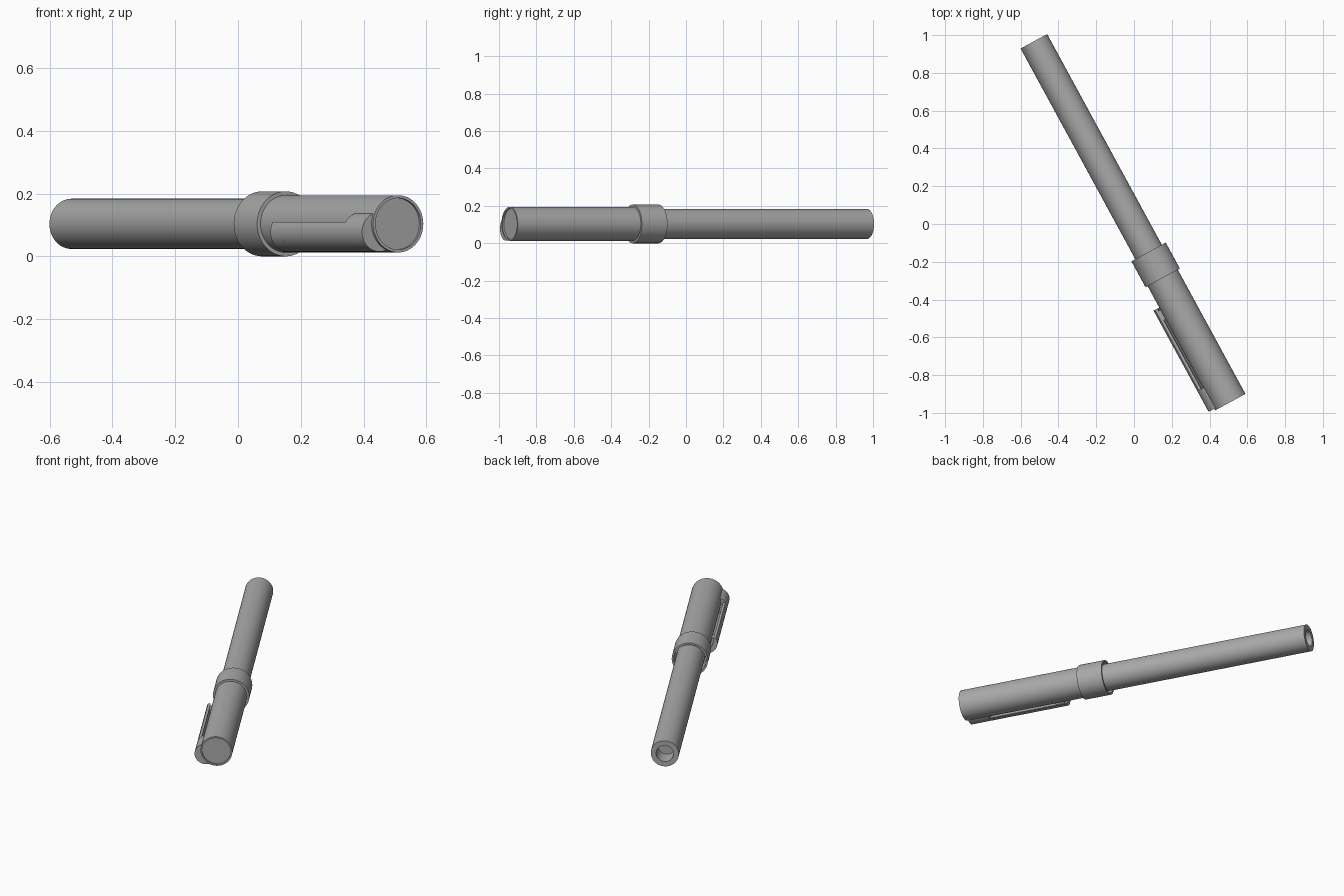
import bpy, bmesh, math
from mathutils import Matrix, Vector

cube = bpy.data.objects.get("Cube")
if cube:
    bpy.data.objects.remove(cube, do_unlink=True)

grey = bpy.data.materials.new("plain grey")
grey.use_nodes = True
GREY = (0.4, 0.4, 0.4, 1)
grey.diffuse_color = GREY
grey.node_tree.nodes["Principled BSDF"].inputs["Base Color"].default_value = GREY

# Pen frame: local z runs from the cap end to the barrel end, local y is up
axis = Vector((-1.04, 1.91, 0)).normalized()
up = Vector((0, 0, 1))
side = up.cross(axis)
PEN = Matrix.Translation((0.51, -0.943, 0.1035)) @ Matrix((side, up, axis)).transposed().to_4x4()


def finish(name, bm):
    bmesh.ops.remove_doubles(bm, verts=bm.verts, dist=1e-5)
    bmesh.ops.recalc_face_normals(bm, faces=bm.faces)
    bmesh.ops.transform(bm, matrix=PEN, verts=bm.verts)
    mesh = bpy.data.meshes.new(name)
    bm.to_mesh(mesh)
    bm.free()
    mesh.materials.append(grey)
    obj = bpy.data.objects.new(name, mesh)
    bpy.context.collection.objects.link(obj)
    bpy.ops.object.select_all(action='DESELECT')
    obj.select_set(True)
    bpy.context.view_layer.objects.active = obj
    bpy.ops.object.shade_smooth_by_angle(angle=math.radians(35))


def lathe(name, profile, steps=64):
    bm = bmesh.new()
    verts = [bm.verts.new((r, 0, z)) for r, z in profile]
    edges = [bm.edges.new(pair) for pair in zip(verts, verts[1:])]
    bmesh.ops.spin(bm, geom=verts + edges, cent=(0, 0, 0), axis=(0, 0, 1),
                   angle=math.tau, steps=steps, use_duplicate=False)
    finish(name, bm)


def extrude(name, outline, start, end):
    bm = bmesh.new()
    face = bm.faces.new([bm.verts.new((x, y, start)) for x, y in outline])
    new = bmesh.ops.extrude_face_region(bm, geom=[face], use_keep_orig=True)["geom"]
    bmesh.ops.translate(bm, vec=(0, 0, end - start),
                        verts=[v for v in new if isinstance(v, bmesh.types.BMVert)])
    finish(name, bm)


# Cap with recessed end, collar and hollow mouth
lathe("cap", [(0, .01), (.082, .01), (.082, 0), (.091, 0), (.091, .749),
              (.1035, .749), (.1035, .905), (.092, .905), (.092, .8), (0, .8)])

# Barrel with a blind hole in its end
lathe("barrel", [(0, .8), (.08, .8), (.08, 2.175), (.05, 2.175), (.05, 2.075), (0, 2.075)])

# Clip: a cylinder offset from the cap, hollowed to clear the cap surface
CX, CY, R = .063, -.026, .0625
dist, tilt = math.hypot(CX, CY), math.atan2(CY, CX)


def polar(r, a):
    return r * math.cos(a), r * math.sin(a)


def crescent(inner, low, high, n=20):
    angles = [math.radians(low + (high - low) * i / n) for i in range(n + 1)]
    outer = [polar(dist * math.cos(a - tilt)
                   + math.sqrt(R * R - (dist * math.sin(a - tilt)) ** 2), a) for a in angles]
    return outer + [polar(inner, a) for a in reversed(angles)]


circle = [(CX + x, CY + y) for x, y in (polar(R, math.tau * i / 48) for i in range(48))]
extrude("clip_base", circle, .01, .135)
extrude("clip_bar", crescent(.102, -57, 3), .13, .62)
extrude("clip_tip", crescent(.085, -45, 0), .55, .605)
